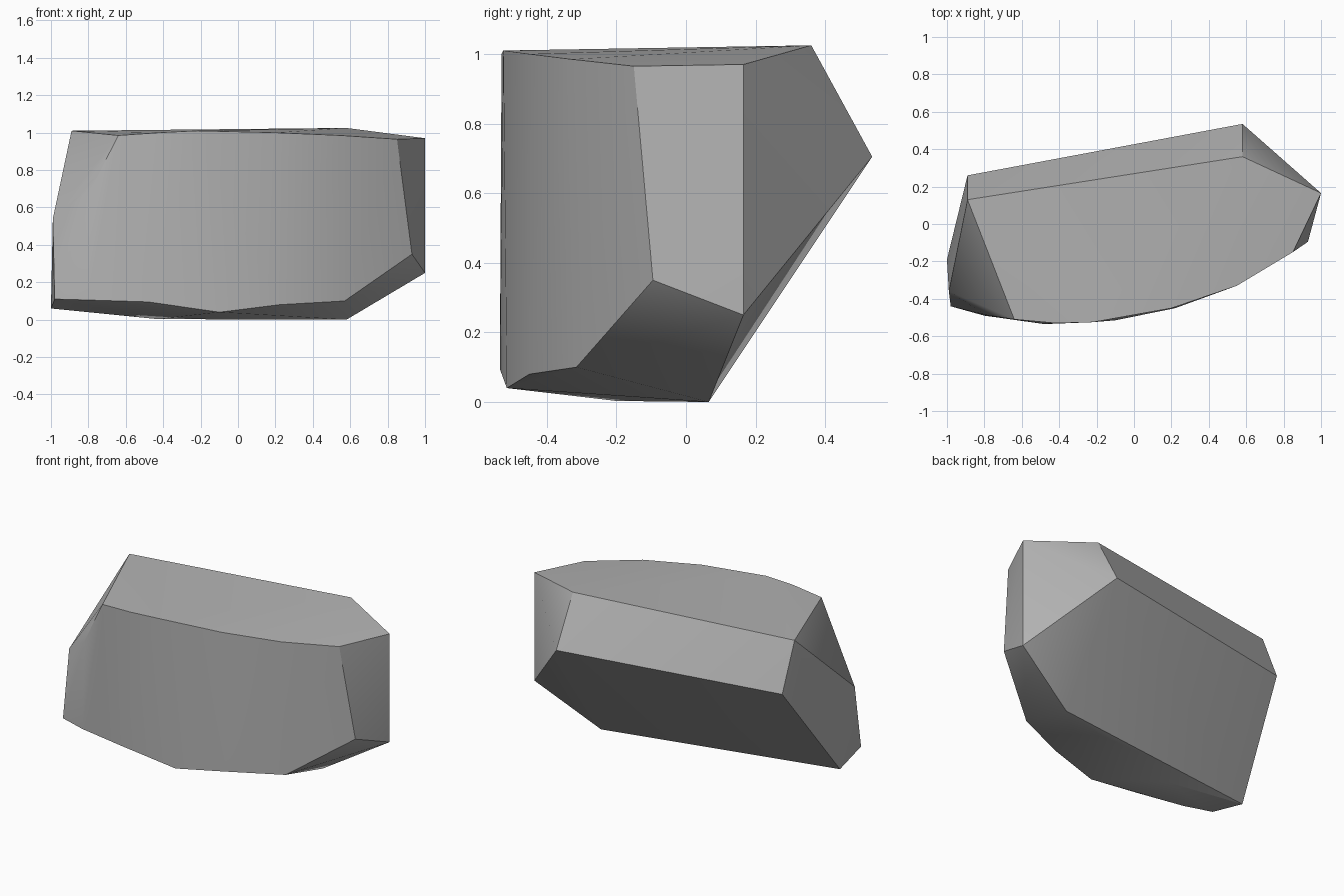
import bpy
import bmesh
import math

default_cube = bpy.data.objects.get("Cube")
if default_cube:
    bpy.data.objects.remove(default_cube, do_unlink=True)


def make_material(name, color):
    material = bpy.data.materials.new(name)
    material.use_nodes = True
    material.diffuse_color = color
    shader = material.node_tree.nodes["Principled BSDF"]
    shader.inputs["Base Color"].default_value = color
    shader.inputs["Roughness"].default_value = 0.9
    return material


def make_hull(name, points, material):
    """Wrap the corner points in one closed convex stone."""
    bm = bmesh.new()
    for point in points:
        bm.verts.new(point)
    hull = bmesh.ops.convex_hull(bm, input=bm.verts[:], use_existing_faces=False)
    spare = hull["geom_interior"] + hull["geom_unused"]
    spare_verts = {v for v in spare if isinstance(v, bmesh.types.BMVert)}
    bmesh.ops.delete(bm, geom=list(spare_verts), context="VERTS")
    # Merge nearly coplanar triangles into broad chiselled facets
    bmesh.ops.dissolve_limit(bm, angle_limit=math.radians(1.5),
                             verts=bm.verts[:], edges=bm.edges[:])
    bmesh.ops.recalc_face_normals(bm, faces=bm.faces[:])
    mesh = bpy.data.meshes.new(name)
    bm.to_mesh(mesh)
    bm.free()
    mesh.materials.append(material)
    stone = bpy.data.objects.new(name, mesh)
    bpy.context.collection.objects.link(stone)
    return stone


# Upper rim, running around the curved front
top_rim = [(-0.89, 0.13, 1.01), (0.58, 0.36, 1.025), (1.0, 0.165, 0.97),
           (0.85, -0.15, 0.965), (0.55, -0.33, 0.985), (0.2, -0.45, 1.0),
           (-0.22, -0.525, 1.01), (-0.42, -0.53, 1.0), (-0.64, -0.51, 0.985)]

# Lower rim of the curved front
lower_rim = [(-0.98, -0.44, 0.11), (-0.8, -0.49, 0.105), (-0.48, -0.535, 0.095),
             (-0.1, -0.515, 0.04), (0.22, -0.45, 0.08), (0.57, -0.315, 0.1),
             (0.93, -0.095, 0.35), (1.0, 0.165, 0.25)]

# Ridge across the back, left end corners and the small underside
back_ridge = [(-0.89, 0.26, 0.7), (0.58, 0.535, 0.705)]
end_corners = [(-0.99, -0.36, 0.54), (-0.79, -0.487, 0.69)]
underside = [(-1.0, -0.19, 0.06), (-0.43, -0.2, 0.003), (0.58, 0.065, 0.0)]

stone_gray = make_material("stone gray", (0.45, 0.45, 0.45, 1.0))
boulder = make_hull("boulder", top_rim + lower_rim + back_ridge + end_corners
                    + underside, stone_gray)

# Soft shading across the bowed front, crisp edges elsewhere
bpy.ops.object.select_all(action="DESELECT")
boulder.select_set(True)
bpy.context.view_layer.objects.active = boulder
bpy.ops.object.shade_smooth_by_angle(angle=math.radians(30))
